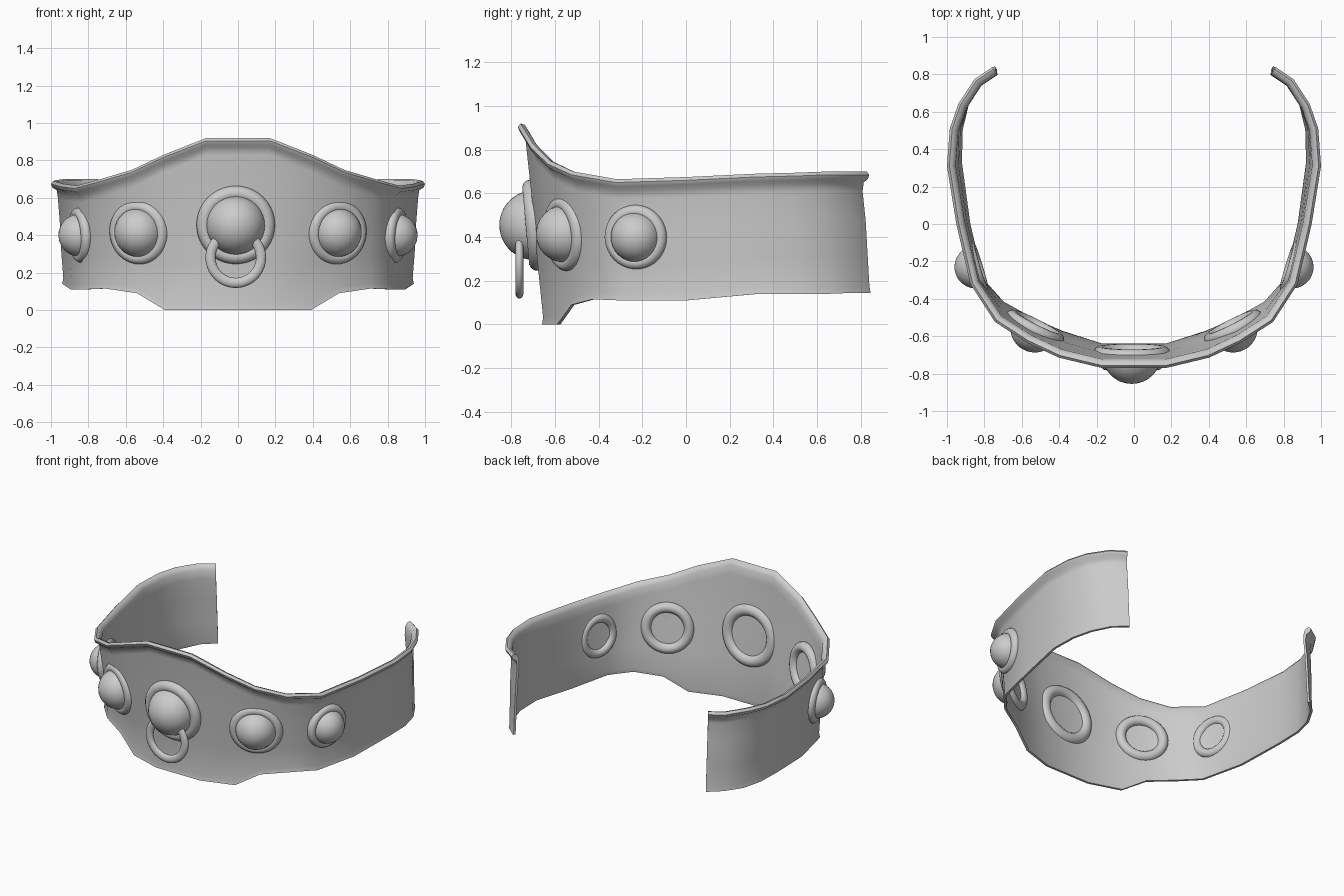
import bpy, bmesh, math
from mathutils import Vector, Matrix

if "Cube" in bpy.data.objects:
    bpy.data.objects.remove(bpy.data.objects["Cube"])

# Collar stations on the right half: top rim (x, y, z) and bottom edge (x, y, z)
half = [((.17, -.765, .92), (.17, -.66, .0)),
        ((.40, -.71, .83), (.39, -.59, .0)),
        ((.57, -.63, .75), (.54, -.525, .09)),
        ((.74, -.52, .70), (.71, -.43, .115)),
        ((.87, -.32, .665), (.825, -.30, .11)),
        ((.945, .0, .675), (.895, .0, .11)),
        ((.995, .31, .69), (.94, .33, .14)),
        ((.98, .51, .695), (.935, .51, .14)),
        ((.935, .64, .70), (.90, .65, .14)),
        ((.85, .77, .70), (.83, .77, .145)),
        ((.755, .835, .70), (.745, .845, .145))]
# Cross-section: (fraction up the wall, height offset, outward offset), with a rolled top lip
section = [(0, 0, 0), (0, .03, -.006), (.3, 0, -.012), (.6, 0, -.02), (1, -.09, -.032), (1, -.05, -.026),
           (1, -.034, -.002), (1, -.015, .005), (1, 0, -.008), (1, -.005, -.026),
           (1, -.03, -.042), (1, -.09, -.046), (.6, 0, -.034), (.3, 0, -.026), (0, .03, -.02), (0, 0, -.016)]


def finish(bm, name, angle=50):
    bmesh.ops.recalc_face_normals(bm, faces=bm.faces)
    me = bpy.data.meshes.new(name)
    bm.to_mesh(me)
    bm.free()
    ob = bpy.data.objects.new(name, me)
    bpy.context.collection.objects.link(ob)
    bpy.ops.object.select_all(action='DESELECT')
    ob.select_set(True)
    bpy.context.view_layer.objects.active = ob
    bpy.ops.object.shade_smooth_by_angle(angle=math.radians(angle))
    return ob


def torus(name, major, minor, matrix, depth=1.0, nu=40, nv=14):
    bm = bmesh.new()
    rings = []
    for i in range(nu):
        a = 2 * math.pi * i / nu
        ring = []
        for j in range(nv):
            b = 2 * math.pi * j / nv
            r = major + minor * math.cos(b)
            ring.append(bm.verts.new(matrix @ Vector((r * math.cos(a), r * math.sin(a), minor * depth * math.sin(b)))))
        rings.append(ring)
    for i in range(nu):
        p, q = rings[i], rings[(i + 1) % nu]
        for j in range(nv):
            k = (j + 1) % nv
            bm.faces.new((p[j], q[j], q[k], p[k]))
    return finish(bm, name)


def dome(name, radius, matrix):
    bm = bmesh.new()
    bmesh.ops.create_uvsphere(bm, u_segments=32, v_segments=16, radius=radius)
    bmesh.ops.bisect_plane(bm, geom=bm.verts[:] + bm.edges[:] + bm.faces[:], plane_co=(0, 0, 0),
                           plane_no=(0, 0, 1), clear_inner=True)
    bmesh.ops.holes_fill(bm, edges=[e for e in bm.edges if e.is_boundary])
    bm.transform(matrix)
    return finish(bm, name)


def facing(center, normal):
    return Matrix.Translation(center) @ Vector(normal).to_track_quat('Z', 'Y').to_matrix().to_4x4()


# Collar band
flip = Vector((-1, 1, 1))
right = [(Vector(t), Vector(b)) for t, b in half]
stations = [(t * flip, b * flip) for t, b in reversed(right)] + right
bm = bmesh.new()
loops = []
for i, (top, bottom) in enumerate(stations):
    d = stations[min(i + 1, len(stations) - 1)][0] - stations[max(i - 1, 0)][0]
    out = Vector((d.y, -d.x, 0)).normalized()
    loops.append([bm.verts.new(bottom.lerp(top, f) + out * o + Vector((0, 0, dz))) for f, dz, o in section])
n = len(section)
for p, q in zip(loops, loops[1:]):
    for j in range(n):
        k = (j + 1) % n
        bm.faces.new((p[j], q[j], q[k], p[k]))
bm.faces.new(loops[0])
bm.faces.new(loops[-1])
finish(bm, "collar_band")

# Domed studs with rings around them
studs = [("center", (-.012, -.695, .455), (0, -1, -.09), .17, .04, .16),
         ("front_right", (.53, -.555, .415), (.45, -.89, -.1), .138, .034, .132),
         ("side_right", (.845, -.23, .40), (.95, -.29, -.06), .118, .03, .115)]
for name, c, nrm, major, minor, r in studs:
    sides = [(name, 1)] if name == "center" else [(name, 1), (name.replace("right", "left"), -1)]
    for label, s in sides:
        m = facing((c[0] * s, c[1], c[2]), (nrm[0] * s, nrm[1], nrm[2]))
        torus(label + "_stud_ring", major, minor, m)
        dome(label + "_stud", r, m)

# Hanging ring under the center stud
torus("hanging_ring", .135, .027, facing((-.012, -.763, .28), (0, -1, 0)), depth=.7)
